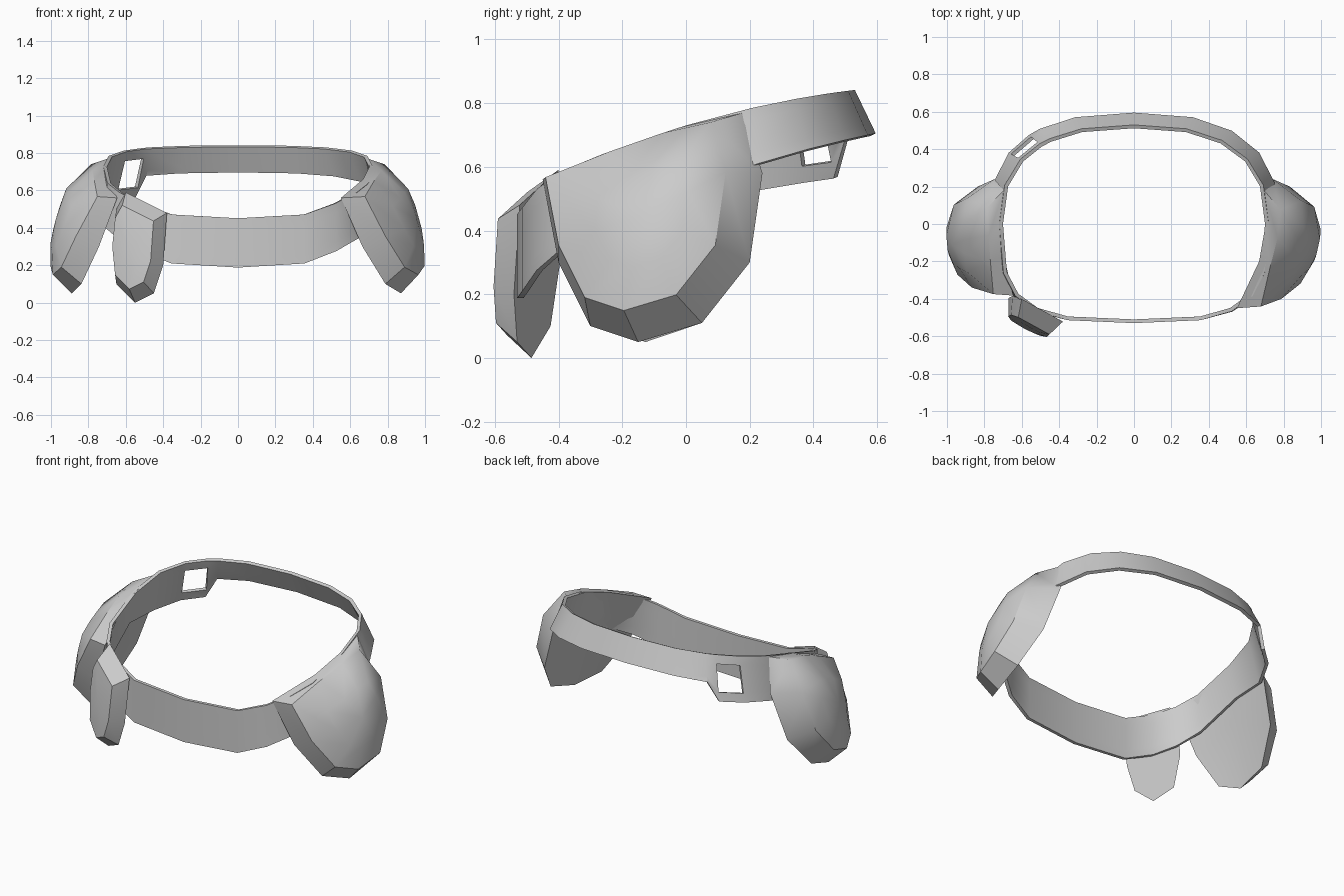
import bpy
import bmesh
from math import sin, cos, radians, copysign
from mathutils import Vector

cube = bpy.data.objects.get("Cube")
if cube:
    bpy.data.objects.remove(cube, do_unlink=True)

# One plain grey for every part
shade = (0.6, 0.6, 0.6, 1)
grey = bpy.data.materials.new("plain grey")
grey.use_nodes = True
grey.diffuse_color = shade
grey.node_tree.nodes["Principled BSDF"].inputs["Base Color"].default_value = shade


def finish(bm, name, wall=0):
    """Turn a bmesh into a shaded, coloured object, with an optional wall thickness."""
    mesh = bpy.data.meshes.new(name)
    bm.to_mesh(mesh)
    bm.free()
    mesh.materials.append(grey)
    obj = bpy.data.objects.new(name, mesh)
    bpy.context.collection.objects.link(obj)
    bpy.ops.object.select_all(action="DESELECT")
    obj.select_set(True)
    bpy.context.view_layer.objects.active = obj
    if wall:
        thickness = obj.modifiers.new("thickness", "SOLIDIFY")
        thickness.thickness = wall
        thickness.offset = -1
        bpy.ops.object.modifier_apply(modifier=thickness.name)
    bpy.ops.object.shade_smooth_by_angle(angle=radians(35))


def belt_top(y):
    """Height of the belt's top edge: rising to the back, dipping at the front centre."""
    return 0.73 + 0.3 * y - 0.17 * y * y - 0.8 * max(0, -y - 0.44)


def belt_edges(angle, extra_drop):
    """Top and bottom point of the belt at an angle counted from the front centre."""
    across, along = sin(radians(angle)), -cos(radians(angle))
    power = 0.6 if along < 0 else 0.8  # squarer at the front, rounder at the back
    x = 0.72 * copysign(abs(across) ** power, across)
    y = 0.53 * copysign(abs(along) ** power, along)
    top = Vector((x, y, belt_top(y)))
    flare = 1 + 0.12 * max(0, y + 0.5)
    drop = 0.2 - 0.12 * y + extra_drop
    bottom = Vector((x * flare, y * flare, top.z - drop))
    return top, bottom


def build_belt():
    """A leaning band with a deeper tab at the back right, pierced by a loop opening."""
    tab = {220: 0.11, 234: 0.1, 252: 0.08}
    angles = sorted({*range(0, 360, 18), 214, 220} - {216})
    opening = angles.index(220)
    bm = bmesh.new()
    columns = []
    for angle in angles:
        top, bottom = belt_edges(angle, tab.get(angle, 0))
        columns.append([bm.verts.new(top.lerp(bottom, t)) for t in (0, 0.2, 0.8, 1)])
    for i, col in enumerate(columns):
        following = columns[(i + 1) % len(columns)]
        for row in range(3):
            if i == opening and row == 1:
                continue
            bm.faces.new((col[row + 1], following[row + 1], following[row], col[row]))
    finish(bm, "belt", 0.02)


def build_pouch(name, outline, anchor, shrink, depths, place):
    """Closed pouch: back outline, shrunken front face, then a domed middle.

    place(a, b, depth) puts an outline point in space, depth away from the body.
    """
    outline = [Vector(p) for p in outline]
    anchor = Vector(anchor)
    face = [anchor.lerp(p, shrink) for p in outline]
    middle = sum(face, Vector((0, 0))) / len(face)
    dome = [middle.lerp(p, 0.55) for p in face]
    back_middle = sum(outline, Vector((0, 0))) / len(outline)

    bm = bmesh.new()
    rings = []
    for points, depth in zip((outline, face, dome), (0, *depths)):
        rings.append([bm.verts.new(place(*p, depth)) for p in points])
    crown = bm.verts.new(place(*middle, depths[-1]))
    inside = bm.verts.new(place(*back_middle, 0))

    count = len(outline)
    for i in range(count):
        j = (i + 1) % count
        for low, high in zip(rings, rings[1:]):
            bm.faces.new((low[i], low[j], high[j], high[i]))
        bm.faces.new((rings[-1][i], rings[-1][j], crown))
        bm.faces.new((rings[0][j], rings[0][i], inside))
    bmesh.ops.recalc_face_normals(bm, faces=bm.faces)
    finish(bm, name)


def build_hip_pouch(name, side, wrap, reach):
    """Large side pouch; wrap bends it round the front, reach sets how far forward it goes."""
    def place(y, z, depth):
        # Thin along the belt's top edge, full lower down and at the front corner
        below = max(0, belt_top(y) - z)
        fullness = min(1, max(0.5 + 4 * below, -2 * y))
        body = 0.93 - 0.3 * z - wrap * (y - 0.1) ** 2
        return Vector((side * (body + depth * fullness), y, z))

    profile = [(-0.45, 0.56), (-0.4, 0.3), (-0.3, 0.1), (-0.15, 0.05), (0.05, 0.11),
               (0.2, 0.3), (0.24, 0.58), (0.18, 0.77), (0, 0.73), (-0.2, 0.66)]
    outline = [(y * reach if y < 0 else y, z) for y, z in profile]
    build_pouch(name, outline, (-0.4 * reach, 0.6), 0.82, (0.14, 0.18, 0.2), place)


def place_front(x, z, depth):
    """Front pouch sits across the right front corner of the belt."""
    return Vector((x, -0.76 - x / 2 + z / 10 - depth, z))


build_belt()
build_hip_pouch("left_hip_pouch", 1, 0.7, 1)
build_hip_pouch("right_hip_pouch", -1, 0.5, 0.85)

front_outline = [(-0.6, 0.59), (-0.65, 0.5), (-0.67, 0.3), (-0.65, 0.1), (-0.55, 0),
                 (-0.45, 0.05), (-0.4, 0.2), (-0.38, 0.48)]
build_pouch("front_pouch", front_outline, (-0.68, 0.3), 0.76, (0.1, 0.11, 0.11), place_front)
